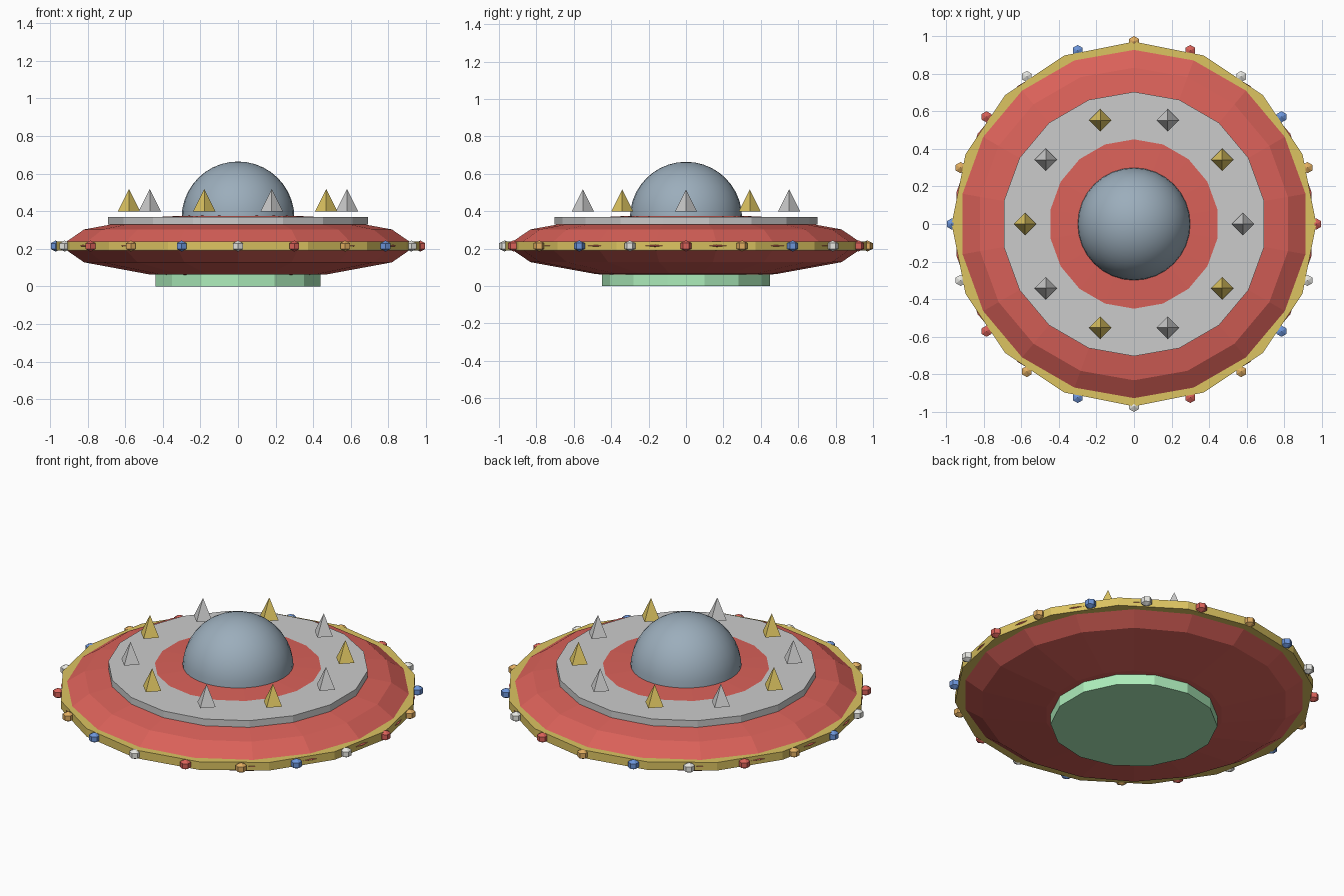
import bpy, bmesh
from math import sin, cos, pi, radians

if "Cube" in bpy.data.objects:
    bpy.data.objects.remove(bpy.data.objects["Cube"])

def material(name, rgb):
    m = bpy.data.materials.new(name)
    m.diffuse_color = (*rgb, 1)
    m.use_nodes = True
    m.node_tree.nodes["Principled BSDF"].inputs["Base Color"].default_value = m.diffuse_color
    return m

RED = material("hull_red", (0.70, 0.12, 0.10))
GOLD = material("gold", (0.72, 0.55, 0.12))
GREEN = material("base_green", (0.42, 0.85, 0.50))
GLASS = material("dome_blue_grey", (0.33, 0.42, 0.50))
BLUE = material("lamp_blue", (0.15, 0.30, 0.70))
ORANGE = material("lamp_orange", (0.75, 0.42, 0.12))
WHITE = material("lamp_white", (0.80, 0.80, 0.76))

def lathe(name, profile, sides, mat=None, loc=(0, 0, 0), smooth=False):
    """Revolve (radius, z) points round z, first vertex on +y; ends are capped."""
    bm = bmesh.new()
    rings = []
    for r, z in profile:
        if r == 0:
            rings.append([bm.verts.new((0, 0, z))] * sides)
        else:
            rings.append([bm.verts.new((r * cos(pi / 2 + 2 * pi * i / sides),
                                        r * sin(pi / 2 + 2 * pi * i / sides), z))
                          for i in range(sides)])
    for a, b in zip(rings, rings[1:]):
        for i in range(sides):
            j = (i + 1) % sides
            bm.faces.new(list(dict.fromkeys((a[i], a[j], b[j], b[i]))))
    for ring, (r, z) in ((rings[0], profile[0]), (rings[-1], profile[-1])):
        if r > 0:
            bm.faces.new(ring)
    bmesh.ops.recalc_face_normals(bm, faces=bm.faces)
    me = bpy.data.meshes.new(name)
    bm.to_mesh(me)
    bm.free()
    ob = bpy.data.objects.new(name, me)
    ob.location = loc
    bpy.context.collection.objects.link(ob)
    if mat:
        me.materials.append(mat)
    if smooth:
        me.shade_smooth()
        bpy.context.view_layer.objects.active = ob
        ob.select_set(True)
        bpy.ops.object.shade_smooth_by_angle(angle=radians(35))
        ob.select_set(False)
    return ob

def arc(radius, height, steps, start=-90):
    """Profile of a squashed sphere from a start latitude to the pole."""
    pts = []
    for i in range(steps + 1):
        a = radians(start + (90 - start) * i / steps)
        pts.append((0 if i == steps or (i == 0 and start == -90) else radius * cos(a),
                    height * sin(a)))
    return pts

# Hull, base, rim and deck
lathe("hull", arc(0.96, 0.175, 6), 18, RED, (0, 0, 0.215))
lathe("base", [(0.45, 0), (0.45, 0.08)], 14, GREEN)
lathe("rim_band", [(0.97, 0.19), (0.97, 0.238)], 16, GOLD)
lathe("deck_ring", [(0.703, 0.328), (0.703, 0.368)], 18)

# Cockpit dome
lathe("dome", arc(0.30, 0.30, 10, 0), 32, GLASS, (0, 0, 0.364), smooth=True)

# Ring of floating pyramid spikes, alternately grey and gold
for i in range(10):
    a = 2 * pi * i / 10
    lathe(f"spike_{i + 1}", [(0.06, 0), (0, 0.12)], 4, GOLD if i % 2 else None,
          (0.58 * cos(a), 0.58 * sin(a), 0.397))

# Coloured lamps round the rim
for i in range(20):
    a = 2 * pi * i / 20
    lathe(f"lamp_{i + 1}", arc(0.0346, 0.03, 3), 6, (RED, ORANGE, BLUE, WHITE)[i % 4],
          (0.97 * cos(a), 0.97 * sin(a), 0.214))
